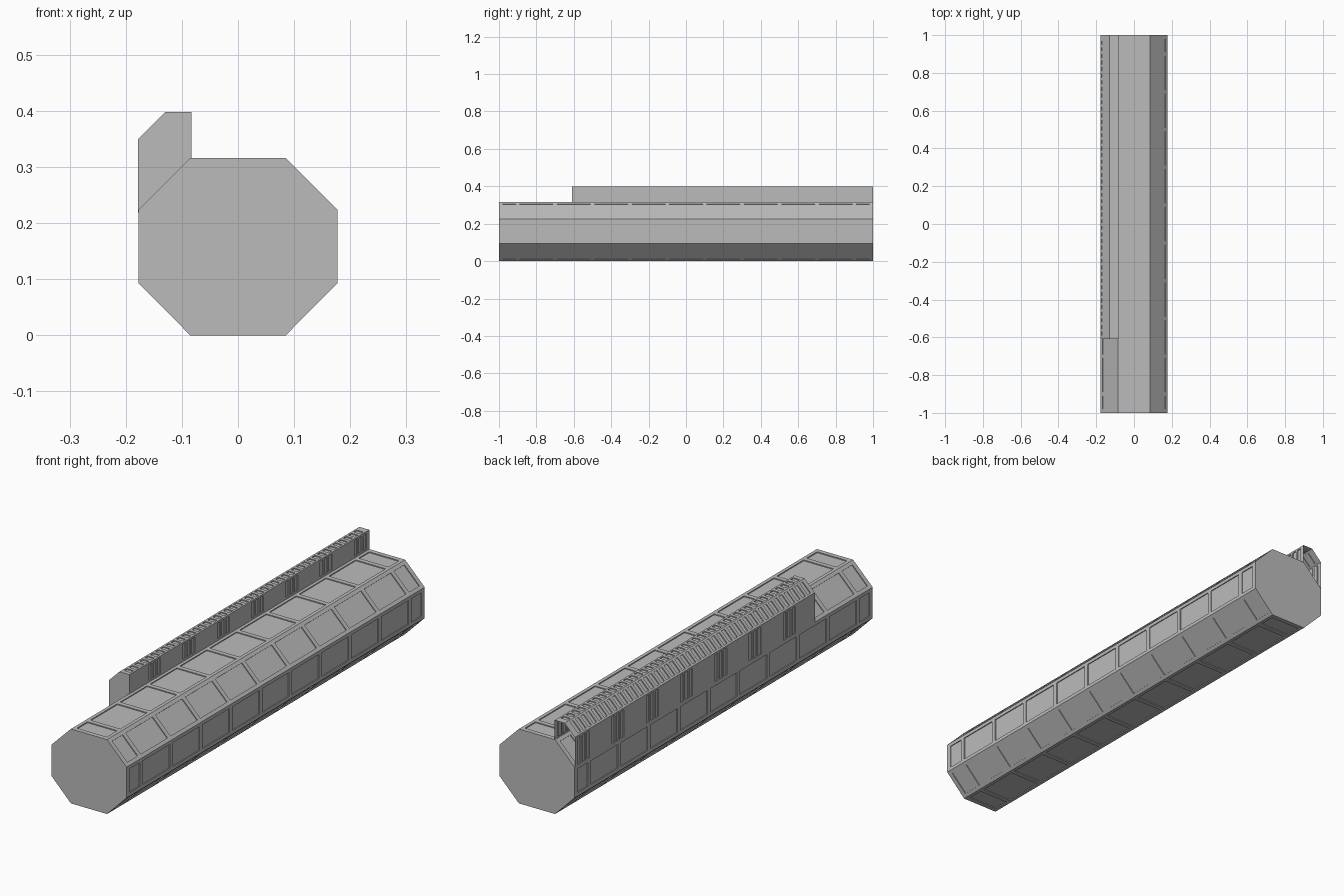
import bpy
import bmesh
from mathutils import Vector

cube = bpy.data.objects.get("Cube")
if cube:
    bpy.data.objects.remove(cube, do_unlink=True)

GREY = (0.5, 0.5, 0.5, 1)
grey = bpy.data.materials.new("plain_grey")
grey.use_nodes = True
grey.diffuse_color = GREY
grey.node_tree.nodes["Principled BSDF"].inputs["Base Color"].default_value = GREY


def panelled_face(bm, a, b, y0, y1, slots, margin, depth):
    """Flat strip from profile point a to b, with recessed slots along y."""
    a, b = Vector(a), Vector(b)
    along = (b - a).normalized()
    inward = Vector((-along.y, along.x)) * depth
    a_in, b_in = a + along * margin, b - along * margin

    def quad(p, q, ya, yb, r=None, s=None):
        # p, q at ya; s, r at yb
        r, s = r or q, s or p
        bm.faces.new([bm.verts.new((c.x, y, c.y))
                      for c, y in ((p, ya), (q, ya), (r, yb), (s, yb))])

    # solid rims along both long edges
    quad(a, a_in, y0, y1)
    quad(b_in, b, y0, y1)
    here = y0
    for start, end in slots:
        quad(a_in, b_in, here, start)
        p, q = a_in + inward, b_in + inward
        quad(p, q, start, end)
        quad(a_in, p, start, end)
        quad(q, b_in, start, end)
        for y in (start, end):
            quad(a_in, b_in, y, y, q, p)
        here = end
    quad(a_in, b_in, here, y1)


def finish(bm, name):
    bmesh.ops.remove_doubles(bm, verts=bm.verts, dist=0.0001)
    mesh = bpy.data.meshes.new(name)
    bm.to_mesh(mesh)
    bm.free()
    mesh.materials.append(grey)
    bpy.context.collection.objects.link(bpy.data.objects.new(name, mesh))


def cap(bm, profile, y):
    bm.faces.new([bm.verts.new((x, y, z)) for x, z in profile])


# Octagonal hull, profile running anticlockwise seen from the front
right_half = [(0.085, 0), (0.177, 0.093), (0.177, 0.224), (0.085, 0.316)]
octagon = right_half + [(-x, z) for x, z in reversed(right_half)]
ribs = [-0.99] + [-0.9 + 0.2 * i for i in range(10)] + [0.99]
panels = [(s + 0.01, e - 0.01) for s, e in zip(ribs, ribs[1:])]
bm = bmesh.new()
for a, b in zip(octagon, octagon[1:] + octagon[:1]):
    panelled_face(bm, a, b, -1, 1, panels, 0.015, 0.004)
cap(bm, octagon, -1)
cap(bm, octagon[::-1], 1)
finish(bm, "octagonal_hull")

# Side duct: closed at the front, open at the back
START = -0.61
duct = [(-0.083, 0.316), (-0.083, 0.398), (-0.13, 0.398),
        (-0.178, 0.35), (-0.178, 0.219)]
slats = [(START + 0.02 + 0.035 * i, START + 0.04 + 0.035 * i)
         for i in range(45)]
vents = [(c + d - 0.01, c + d + 0.01)
         for c in [-0.44 + 0.23 * i for i in range(7)]
         for d in (-0.03, 0, 0.03)]
bm = bmesh.new()
for a, b, slots in zip(duct, duct[1:], (vents, slats, slats, vents)):
    panelled_face(bm, a, b, START, 1, slots, 0.008, 0.004)
cap(bm, duct, START)
finish(bm, "side_duct")
